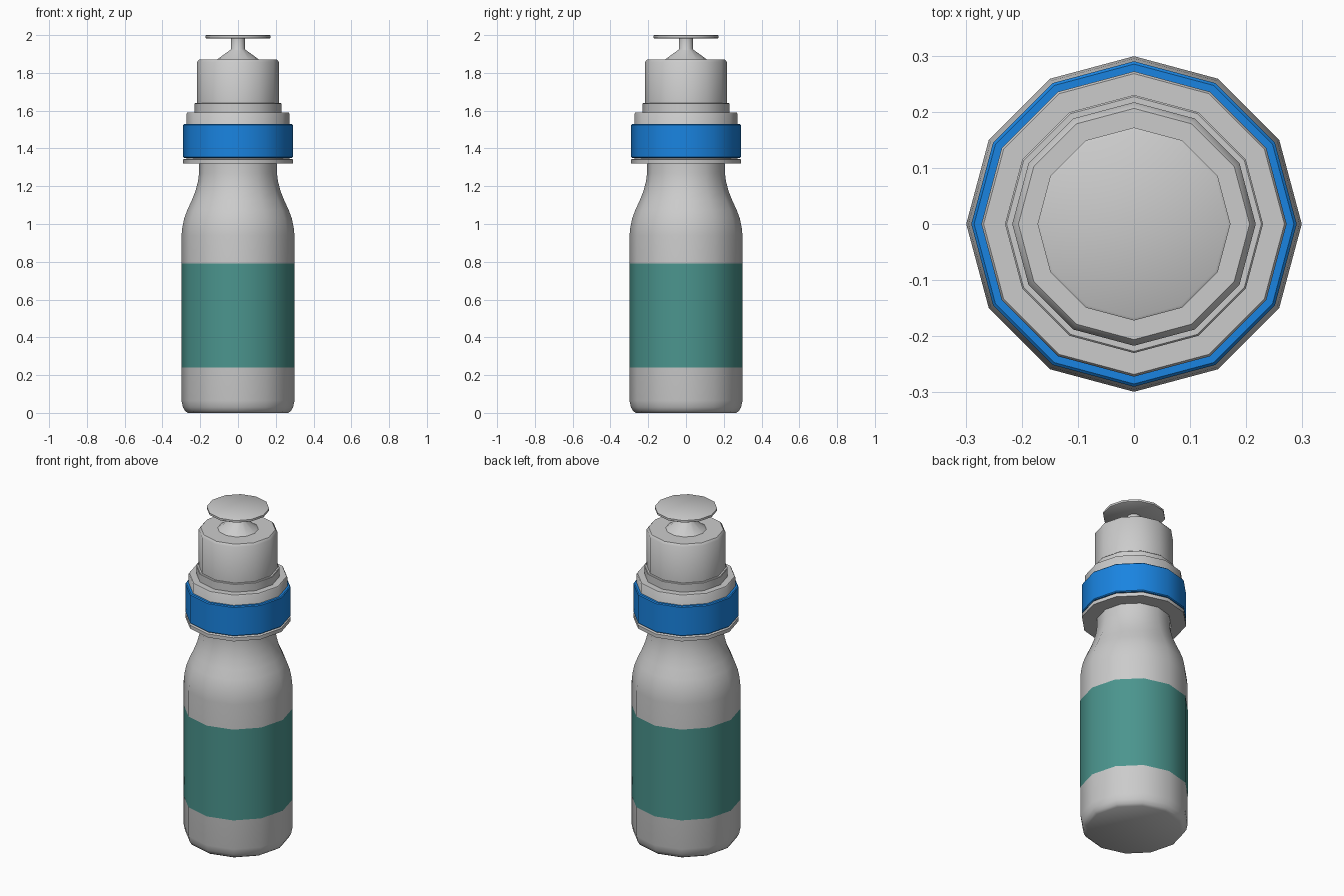
import bpy, bmesh, math

if "Cube" in bpy.data.objects:
    bpy.data.objects.remove(bpy.data.objects["Cube"])

SIDES = 12


def material(name, color):
    m = bpy.data.materials.new(name)
    m.diffuse_color = (*color, 1)
    m.use_nodes = True
    m.node_tree.nodes["Principled BSDF"].inputs["Base Color"].default_value = m.diffuse_color
    return m


def lathe(name, profile, mat=None, caps=True):
    """Spin (radius, z) points, listed bottom to top, around the z axis."""
    bm = bmesh.new()
    rings = [[bm.verts.new((r * math.cos(math.tau * i / SIDES),
                            r * math.sin(math.tau * i / SIDES), z))
              for i in range(SIDES)] for r, z in profile]
    for a, b in zip(rings, rings[1:]):
        for i in range(SIDES):
            j = (i + 1) % SIDES
            bm.faces.new((a[i], a[j], b[j], b[i]))
    if caps:
        bm.faces.new(rings[0][::-1])
        bm.faces.new(rings[-1])
    mesh = bpy.data.meshes.new(name)
    bm.to_mesh(mesh)
    bm.free()
    obj = bpy.data.objects.new(name, mesh)
    bpy.context.collection.objects.link(obj)
    if mat:
        mesh.materials.append(mat)
    bpy.ops.object.select_all(action='DESELECT')
    obj.select_set(True)
    bpy.context.view_layer.objects.active = obj
    bpy.ops.object.shade_smooth_by_angle(angle=math.radians(40))
    return obj


teal = material("teal", (0.07, 0.30, 0.27))
blue = material("blue", (0.01, 0.23, 0.75))

# Bottle with rounded base, shoulder and neck
lathe("bottle_body", [
    (0.265, 0), (0.28, 0.01), (0.292, 0.03), (0.299, 0.065), (0.299, 0.94),
    (0.295, 0.98), (0.285, 1.03), (0.268, 1.075), (0.245, 1.125),
    (0.225, 1.175), (0.212, 1.225), (0.206, 1.27), (0.205, 1.325)])

# Wrapped label
lathe("label", [(0.3, 0.24), (0.3, 0.79)], teal, caps=False)

# Collar flange below the coloured band
lathe("collar_flange", [(0.29, 1.32), (0.29, 1.342), (0.286, 1.345)])
lathe("collar_core", [(0.272, 1.34), (0.272, 1.585), (0.268, 1.59)])

# Coloured band
lathe("collar_band", [(0.285, 1.35), (0.29, 1.355), (0.29, 1.525), (0.285, 1.53)], blue)

# Stepped cap
lathe("cap_step", [(0.23, 1.58), (0.23, 1.637), (0.227, 1.64)])
lathe("cap", [(0.217, 1.63), (0.217, 1.857), (0.206, 1.87)])

# Nozzle cone, stem and push disc
lathe("nozzle", [(0.115, 1.868), (0.04, 1.922), (0.037, 1.926), (0.037, 1.985)])
lathe("push_disc", [(0.167, 1.982), (0.172, 1.985), (0.172, 1.997), (0.167, 2.0)])
